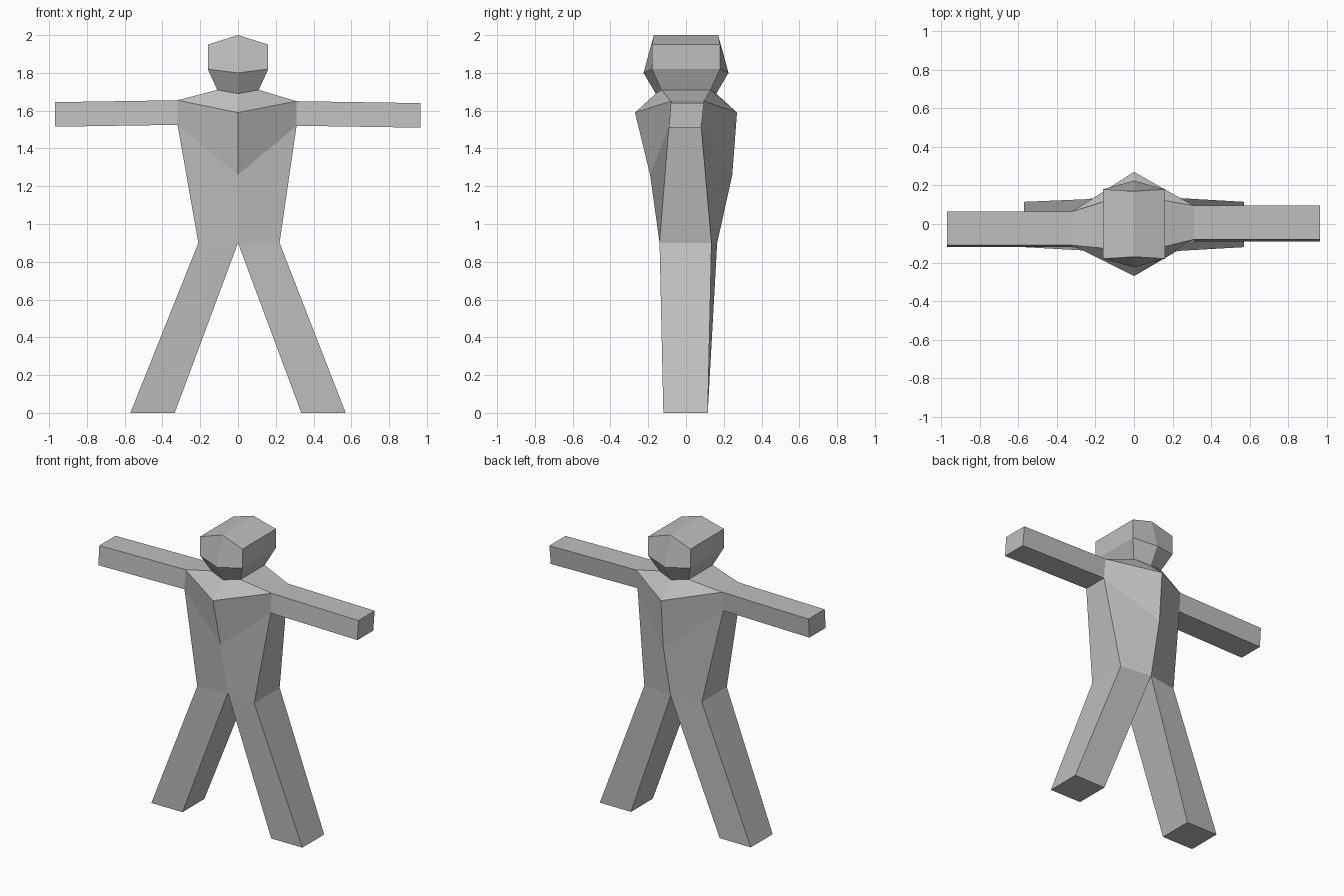
import bpy
import bmesh

cube = bpy.data.objects.get("Cube")
if cube:
    bpy.data.objects.remove(cube, do_unlink=True)

grey = bpy.data.materials.new("plain grey")
grey.use_nodes = True
colour = (0.52, 0.52, 0.52, 1)
grey.diffuse_color = colour
grey.node_tree.nodes["Principled BSDF"].inputs["Base Color"].default_value = colour


def pair(x, front_y, back_y, z):
    """Front and back corner on one side of the body."""
    return [(x, front_y, z), (x, back_y, z)]


def six_ring(front, left, back, right):
    """Body section: front point, left pair, back point, right pair."""
    return [(0, *front), *left, (0, *back), right[1], right[0]]


def loft(name, rings, skip=(), caps=()):
    """Flat-faced skin over matching rings; skip leaves openings for joints."""
    mesh = bpy.data.meshes.new(name)
    bm = bmesh.new()
    rows = [[bm.verts.new(p) for p in ring] for ring in rings]
    count = len(rings[0])
    for r, (upper, lower) in enumerate(zip(rows, rows[1:])):
        for i in range(count):
            if (r, i) not in skip:
                j = (i + 1) % count
                bm.faces.new((upper[i], upper[j], lower[j], lower[i]))
    for row, indices in caps:
        bm.faces.new([rows[row][i] for i in indices])
    bmesh.ops.recalc_face_normals(bm, faces=bm.faces[:])
    bm.to_mesh(mesh)
    bm.free()
    mesh.materials.append(grey)
    obj = bpy.data.objects.new(name, mesh)
    bpy.context.collection.objects.link(obj)
    return obj


# Body sections, from crown to waist
crown = six_ring((-.17, 2), pair(.16, -.18, .18, 1.95),
                 (.17, 2), pair(-.16, -.18, .18, 1.95))
jaw = six_ring((-.225, 1.8), pair(.16, -.18, .18, 1.82),
               (.225, 1.8), pair(-.16, -.18, .18, 1.82))
neck = six_ring((-.16, 1.69), pair(.11, -.13, .13, 1.71),
                (.16, 1.69), pair(-.11, -.13, .13, 1.71))
shoulders = six_ring((-.27, 1.59), pair(.31, -.08, .095, 1.65),
                     (.27, 1.59), pair(-.32, -.11, .065, 1.655))
chest = six_ring((-.19, 1.26), pair(.31, -.09, .08, 1.52),
                 (.245, 1.26), pair(-.32, -.12, .055, 1.525))
waist = six_ring((-.11, .9), pair(.22, -.14, .135, .9),
                 (.165, .9), pair(-.21, -.14, .13, .9))

# Head with a ridged crown, and torso with open arm joints
loft("head", [crown, jaw, neck], caps=[(0, (0, 1, 2, 3)), (0, (0, 3, 4, 5))])
loft("torso", [neck, shoulders, chest, waist], skip={(1, 1), (1, 4)})

# Arms and legs grow out of the body sections
hands = {
    "left": pair(.965, -.08, .095, 1.64) + pair(.965, -.09, .08, 1.51)[::-1],
    "right": pair(-.97, -.11, .065, 1.645) + pair(-.97, -.12, .055, 1.515)[::-1],
}
sides = {"left": (1, 1, 2), "right": (-1, 5, 4)}
end_cap = [(1, range(4))]
for side, (sign, f, b) in sides.items():
    joint = [shoulders[f], shoulders[b], chest[b], chest[f]]
    loft(side + "_arm", [joint, hands[side]], caps=end_cap)
    hip = [waist[0], waist[f], waist[b], waist[3]]
    inner = pair(sign * .335, -.12, .115, 0)
    outer = pair(sign * .57, -.12, .115, 0)
    foot = [inner[0], *outer, inner[1]]
    # The inner thigh faces meet at the crotch
    loft(side + "_leg", [hip, foot], caps=end_cap)
